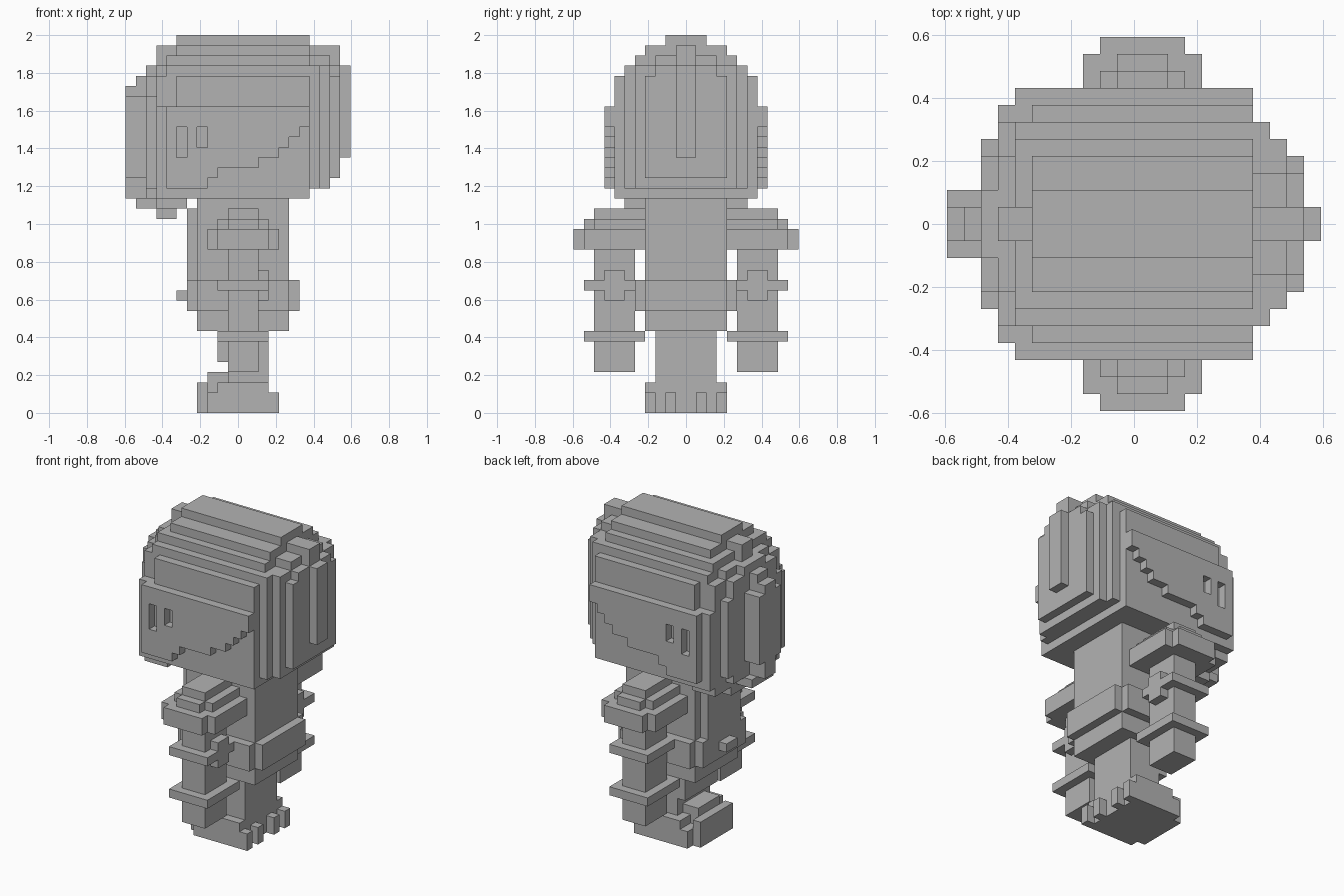
import bpy, bmesh

if "Cube" in bpy.data.objects:
    bpy.data.objects.remove(bpy.data.objects["Cube"])

V = 2 / 37          # block size
cells = {}          # (x, y, z) -> part name


def box(part, x0, x1, y0, y1, z0, z1):
    """Fill a block range and its mirror across y; part None carves."""
    for x in range(x0, x1):
        for y in range(y0, y1):
            for z in range(z0, z1):
                for c in ((x, y, z), (x, -1 - y, z)):
                    if part is None:
                        cells.pop(c, None)
                    else:
                        cells[c] = part


# Feet with stepped toes and heel posts
box("foot", -3, 3, 0, 4, 0, 2)
box("foot", -4, -3, 0, 3, 0, 3)
box("foot", -2, 3, 0, 4, 2, 3)
box("foot", -3, 2, 0, 2, 2, 4)
box("foot", 3, 4, 1, 2, 0, 2)
box("foot", 3, 4, 3, 4, 0, 2)

# Leg
box("leg", -1, 3, 0, 3, 3, 8)
box("leg", -2, -1, 0, 3, 5, 8)

# Torso, hips and belt
box("torso", -4, 5, 0, 4, 8, 21)
box("torso", -5, -4, 0, 3, 13, 20)
box("belt", -4, 5, 0, 5, 10, 13)
box("belt", -5, 6, 0, 4, 10, 13)
box("belt", -6, -5, 0, 1, 11, 12)

# Arms: shoulder steps, sleeve, elbow ring and cuff
box("shoulder", -3, 4, 4, 10, 16, 18)
box("shoulder", -2, 3, 10, 11, 16, 18)
box("shoulder", -2, 3, 4, 9, 18, 19)
box("shoulder", -1, 2, 9, 10, 18, 19)
box("shoulder", -1, 2, 4, 9, 19, 20)
box("arm", -1, 2, 5, 9, 4, 16)
box("elbow_ring", -2, 3, 5, 10, 12, 13)
box("elbow_ring", 2, 3, 6, 8, 11, 14)
box("cuff", -2, 3, 4, 10, 7, 8)

# Head: x0, x1, half width, bottom, top
for x0, x1, h, z0, z1 in (
        # rounded crown
        (-6, 7, 2, 21, 37), (-6, 7, 4, 21, 36), (-6, 7, 5, 21, 35),
        (-6, 7, 6, 21, 34), (-6, 7, 7, 21, 33),
        # stepped front
        (-8, -6, 1, 21, 36), (-7, -6, 5, 21, 35), (-7, -6, 6, 21, 34),
        (-8, -7, 4, 21, 34), (-8, -7, 6, 21, 33), (-8, -6, 7, 21, 30),
        (-9, -8, 2, 21, 34), (-9, -8, 4, 21, 33), (-9, -8, 5, 22, 31),
        (-10, -9, 1, 20, 33), (-11, -9, 2, 23, 31), (-11, -9, 1, 21, 32),
        # stepped back
        (7, 8, 6, 22, 34), (7, 9, 5, 22, 34), (7, 9, 3, 22, 35),
        (9, 10, 4, 23, 33), (9, 10, 3, 23, 34), (7, 10, 1, 23, 36),
        (10, 11, 1, 25, 34),
        # chin
        (-8, -5, 6, 20, 21), (-10, -8, 2, 20, 21), (-8, -6, 3, 19, 20)):
    box("head", x0, x1, 0, h, z0, z1)

# Raised side plates with a stair-cut lower edge and sunken eyes
for z0, z1, x1 in ((28, 30, 7), (27, 28, 6), (26, 27, 5), (25, 26, 4),
                   (24, 25, 2), (23, 24, -2), (22, 23, -3)):
    box("face_plate", -7, x1, 7, 8, z0, z1)
box(None, -6, -5, 7, 8, 25, 28)
box(None, -4, -3, 7, 8, 26, 28)

# Single grey
grey = bpy.data.materials.new("grey")
grey.diffuse_color = (0.45, 0.45, 0.45, 1)
grey.use_nodes = True
grey.node_tree.nodes["Principled BSDF"].inputs["Base Color"].default_value = grey.diffuse_color


def skin(part):
    """Make the outer block faces of one part and merge flat areas."""
    bm = bmesh.new()
    verts = {}
    for c in [k for k, p in cells.items() if p == part]:
        for axis in range(3):
            for side in (0, 1):
                n = list(c)
                n[axis] += 1 if side else -1
                if tuple(n) in cells:
                    continue
                ring = []
                for a, b in ((0, 0), (1, 0), (1, 1), (0, 1)):
                    p = list(c)
                    p[axis] += side
                    p[(axis + 1) % 3] += a
                    p[(axis + 2) % 3] += b
                    p = tuple(p)
                    if p not in verts:
                        verts[p] = bm.verts.new([q * V for q in p])
                    ring.append(verts[p])
                bm.faces.new(ring if side else ring[::-1])
    bmesh.ops.dissolve_limit(bm, angle_limit=0.01, verts=bm.verts[:],
                             edges=bm.edges[:])
    mesh = bpy.data.meshes.new(part)
    bm.to_mesh(mesh)
    bm.free()
    mesh.materials.append(grey)
    bpy.context.collection.objects.link(bpy.data.objects.new(part, mesh))


for name in sorted(set(cells.values())):
    skin(name)
